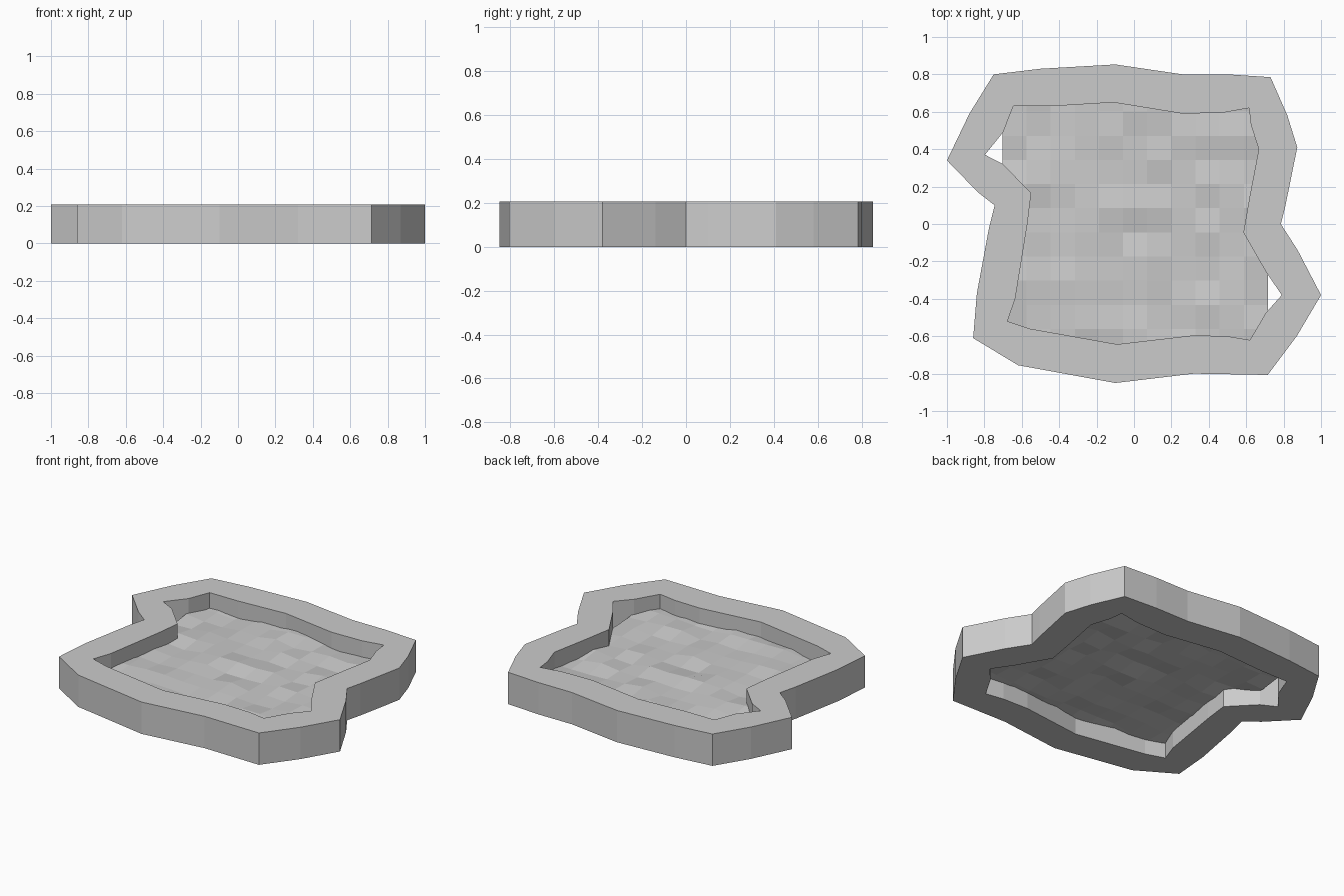
import bpy, bmesh, random

if "Cube" in bpy.data.objects:
    bpy.data.objects.remove(bpy.data.objects["Cube"])

H = 0.207        # rim height
WATER_Z = 0.108  # mean surface level

# Rim outlines, clockwise from the back-left corner
outer = [(-.75, .80), (-.50, .83), (-.10, .853), (.26, .80), (.50, .80),
         (.73, .785), (.82, .58), (.873, .41), (.81, .10), (.785, 0),
         (.875, -.14), (1, -.38), (.87, -.60), (.715, -.807), (.50, -.803),
         (.32, -.80), (-.10, -.85), (-.62, -.755), (-.86, -.61), (-.84, -.37),
         (-.775, -.02), (-.745, .10), (-.835, .17), (-1, .34), (-.88, .59)]
inner = [(-.645, .63), (-.44, .63), (-.11, .65), (.26, .59), (.475, .595),
         (.615, .62), (.625, .53), (.667, .40), (.62, .155), (.585, -.045),
         (.705, -.255), (.79, -.38), (.705, -.475), (.62, -.62), (.50, -.60),
         (.32, -.595), (-.09, -.643), (-.555, -.56), (-.677, -.52), (-.635, -.40),
         (-.57, 0), (-.55, .165), (-.70, .32), (-.797, .37), (-.70, .49)]


def finish(bm, name):
    bmesh.ops.recalc_face_normals(bm, faces=bm.faces)
    mesh = bpy.data.meshes.new(name)
    bm.to_mesh(mesh)
    bm.free()
    obj = bpy.data.objects.new(name, mesh)
    bpy.context.collection.objects.link(obj)
    return obj


# Stone rim: four vertex loops bridged into a closed ring
bm = bmesh.new()
loops = [[bm.verts.new((x, y, z)) for x, y in outline]
         for outline, z in ((outer, 0), (outer, H), (inner, H), (inner, 0))]
n = len(outer)
for k in range(4):
    a, b = loops[k], loops[(k + 1) % 4]
    for i in range(n):
        j = (i + 1) % n
        bm.faces.new((a[i], a[j], b[j], b[i]))
finish(bm, "pond_rim")

# Rippled water sheet: 11 x 11 grid whose edges tuck into the rim
random.seed(4)
bm = bmesh.new()
bmesh.ops.create_grid(bm, x_segments=11, y_segments=11, size=0.71)
for v in bm.verts:
    v.co.x += 0.006
    v.co.y += 0.02
    v.co.z = WATER_Z + random.uniform(-0.014, 0.014)
bmesh.ops.recalc_face_normals(bm, faces=bm.faces)
if sum(f.normal.z for f in bm.faces) < 0:
    bmesh.ops.reverse_faces(bm, faces=bm.faces)
mesh = bpy.data.meshes.new("water_surface")
bm.to_mesh(mesh)
bm.free()
bpy.context.collection.objects.link(bpy.data.objects.new("water_surface", mesh))
